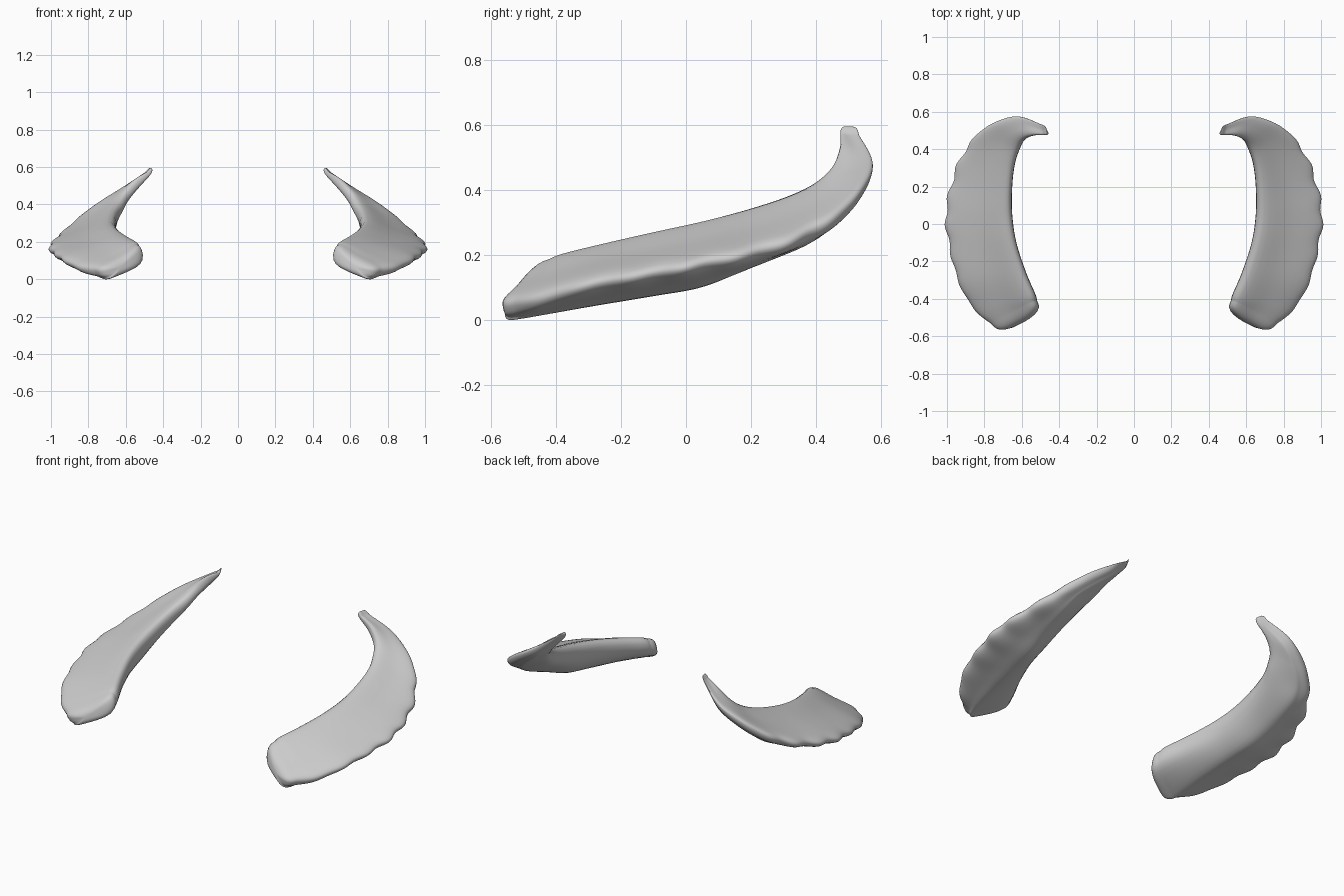
import bpy, bmesh, math
from mathutils import Vector as V

if "Cube" in bpy.data.objects:
    bpy.data.objects.remove(bpy.data.objects["Cube"])

# stations from front end to rear tip: inner top edge, outer edge, bottom ridge
STATIONS = [
    ((.540, -.415, .19), (.755, -.53, .05), (.70, -.515, .005)),
    ((.552, -.375, .207), (.845, -.45, .065), (.70, -.45, .016)),
    ((.60, -.26, .235), (.925, -.30, .108), (.72, -.28, .045)),
    ((.65, -.10, .272), (.975, -.10, .145), (.74, -.10, .075)),
    ((.672, .05, .305), (.99, .06, .175), (.76, .05, .103)),
    ((.672, .20, .345), (.955, .24, .216), (.77, .20, .165)),
    ((.658, .32, .385), (.90, .38, .268), (.77, .36, .232)),
    ((.632, .40, .425), (.84, .465, .32), (.75, .45, .295)),
    ((.60, .452, .475), (.75, .535, .39), (.68, .51, .365)),
    ((.545, .476, .535), (.62, .572, .475), (.59, .54, .445)),
    ((.482, .477, .574), (.495, .53, .567), (.492, .508, .54)),
]


def catmull(p, q, r, s, t):
    return .5 * (2 * q + (r - p) * t + (2 * p - 5 * q + 4 * r - s) * t * t
                 + (3 * q - p - 3 * r + s) * t ** 3)


def section(a, b, c):
    """Wedge-shaped cross-section with blunt inner side and outer edge."""
    a, b, c = V(a), V(b), V(c)
    k = V((0, 0, min(.022, (b - a).length * .1)))
    d = V((a.x - .012, a.y + (c.y - a.y) * .12, a.z + (c.z - a.z) * .55))
    return [a, a.lerp(b, .5) + k * .5, b + k, b - k, b.lerp(c, .5) - k * .8, c, d]


cage = [section(*s) for s in STATIONS]
N, LEN, AROUND = len(cage[0]), 10, 5

# smooth lengthwise, then around each ring, with a scalloped outer edge
rings = []
for i in range(len(cage) - 1):
    near = [cage[max(0, min(len(cage) - 1, i + o))] for o in (-1, 0, 1, 2)]
    for step in range(LEN + (i == len(cage) - 2)):
        t = step / LEN
        row = [catmull(*(n[j] for n in near), t) for j in range(N)]
        y = row[2].y
        fade = max(0, min(1, (i + t) / 4, (7.5 - i - t) / 1.5))
        wave = .009 * fade * math.sin((y - .23) * 2 * math.pi / .16 - math.pi / 2)
        out = (row[2] - row[0]).normalized()
        for j in (2, 3):
            row[j] = row[j] + out * wave
        rings.append([catmull(row[j - 1], row[j], row[(j + 1) % N], row[(j + 2) % N], m / AROUND)
                      for j in range(N) for m in range(AROUND)])


def cap(ring, push, steps=7):
    """Rounded end: rings shrinking along a squarish quarter circle."""
    mid = sum(ring, V()) / len(ring)
    return [[mid + (p - mid) * math.cos(a) ** .75 + push * math.sin(a) ** .75 for p in ring]
            for a in (math.pi / 2 * k / steps * .97 for k in range(1, steps + 1))]


front = cap(rings[0], V((-.038, -.055, -.012)))
tip = cap(rings[-1], V((-.022, -.003, .03)))
rings = front[::-1] + rings + tip

bm = bmesh.new()
loops = [[bm.verts.new(p) for p in r] for r in rings]
for r, s in zip(loops, loops[1:]):
    for j in range(len(r)):
        k = (j + 1) % len(r)
        bm.faces.new((r[j], r[k], s[k], s[j]))
bm.faces.new(loops[0])
bm.faces.new(loops[-1])
bmesh.ops.recalc_face_normals(bm, faces=bm.faces)
for f in bm.faces:
    f.smooth = True
mesh = bpy.data.meshes.new("curved_horns")
bm.to_mesh(mesh)
bm.free()
horns = bpy.data.objects.new("curved_horns", mesh)
bpy.context.collection.objects.link(horns)

# soften the rims, then mirror to the other side
smooth = horns.modifiers.new("soften", 'SMOOTH')
smooth.factor, smooth.iterations = .5, 4
mirror = horns.modifiers.new("mirror", 'MIRROR')
mirror.use_mirror_merge = False
